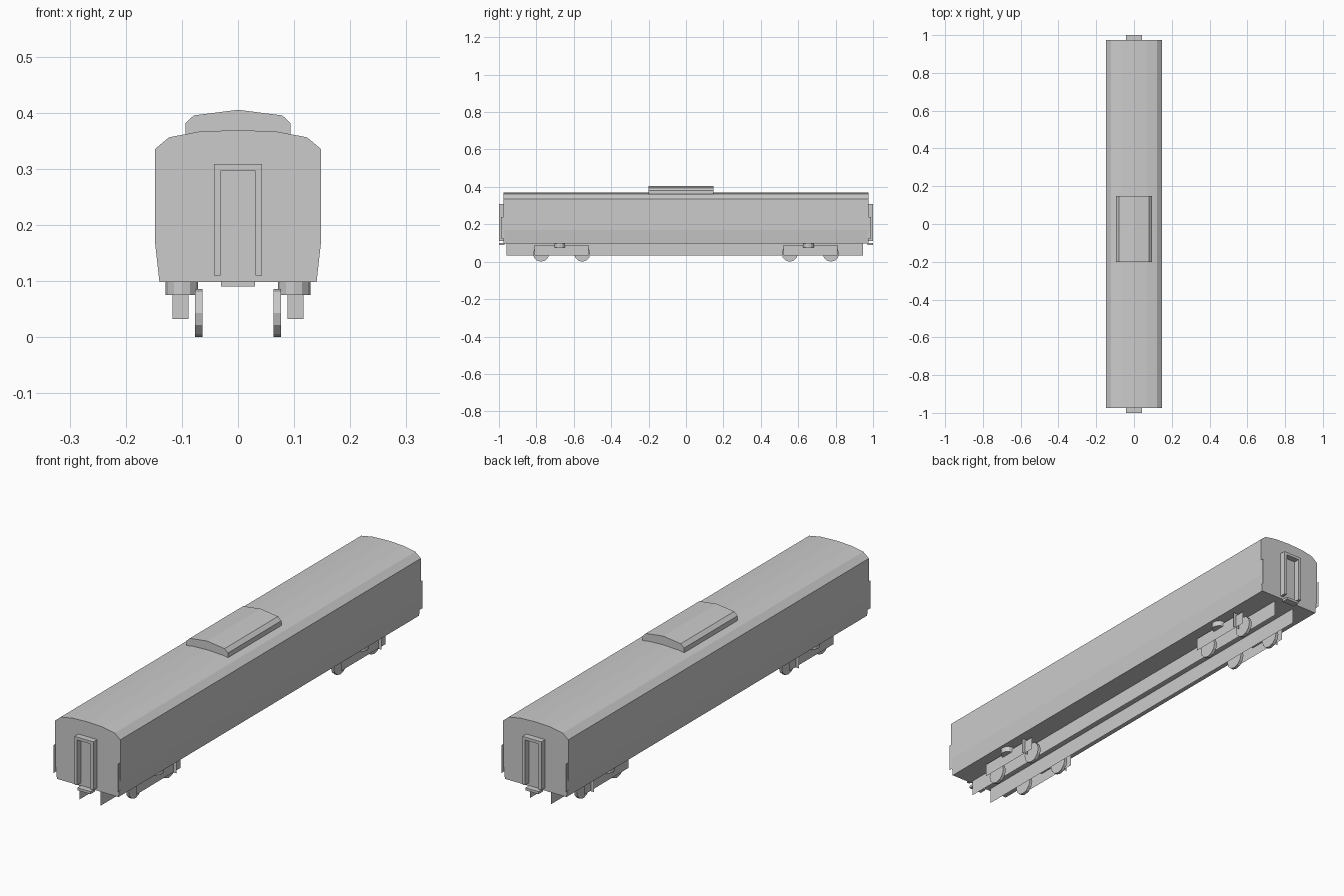
import bpy, bmesh
from math import pi
from mathutils import Matrix

if "Cube" in bpy.data.objects:
    bpy.data.objects.remove(bpy.data.objects["Cube"])


def mesh_object(name, verts, faces):
    me = bpy.data.meshes.new(name)
    me.from_pydata(verts, [], faces)
    ob = bpy.data.objects.new(name, me)
    bpy.context.collection.objects.link(ob)
    return ob


def extrude_profile(name, half, y0, y1):
    # half: right-hand outline from bottom to roof centre, mirrored in x
    pts = half + [(-x, z) for x, z in reversed(half) if x > 0]
    n = len(pts)
    verts = [(x, y, z) for y in (y0, y1) for x, z in pts]
    faces = [tuple(range(n)), tuple(reversed(range(n, 2 * n)))]
    faces += [(i, i + n, (i + 1) % n + n, (i + 1) % n) for i in range(n)]
    ob = mesh_object(name, verts, faces)
    bm = bmesh.new()
    bm.from_mesh(ob.data)
    bmesh.ops.recalc_face_normals(bm, faces=bm.faces)
    bm.to_mesh(ob.data)
    bm.free()
    return ob


def box(name, x0, x1, y0, y1, z0, z1):
    bpy.ops.mesh.primitive_cube_add(size=1)
    ob = bpy.context.object
    ob.name = name
    ob.data.transform(Matrix.Translation(((x0 + x1) / 2, (y0 + y1) / 2, (z0 + z1) / 2))
                      @ Matrix.Diagonal((x1 - x0, y1 - y0, z1 - z0, 1)))
    return ob


def side_sheet(name, x, y0, y1, z0, z1):
    return mesh_object(name, [(x, y0, z0), (x, y1, z0), (x, y1, z1), (x, y0, z1)], [(0, 1, 2, 3)])


def cross_sheet(name, x0, x1, y, z0, z1):
    return mesh_object(name, [(x0, y, z0), (x1, y, z0), (x1, y, z1), (x0, y, z1)], [(0, 1, 2, 3)])


def cylinder(name, r, depth, loc, rot=(0, 0, 0)):
    bpy.ops.mesh.primitive_cylinder_add(vertices=12, radius=r, depth=depth, location=loc, rotation=rot)
    bpy.context.object.name = name


# Carriage body and rooftop unit
extrude_profile("carriage_body", [(0.14, 0.098), (0.148, 0.17), (0.148, 0.335), (0.123, 0.356),
                                  (0.07, 0.366), (0, 0.369)], -0.975, 0.975)
extrude_profile("roof_unit", [(0.094, 0.355), (0.094, 0.381), (0.079, 0.395), (0, 0.405)], -0.2, 0.147)

# Carriage ends: gangway frame, coupler plate, corner plates
for end, s in (("front", -1), ("back", 1)):
    y0, y1 = sorted((s * 0.97, s * 1.0))
    box(end + "_gangway_top", -0.043, 0.043, y0, y1, 0.296, 0.308)
    box(end + "_coupler", -0.03, 0.03, y0, y1, 0.09, 0.1)
    yc = sorted((s * 0.97, s * 0.988))
    for side in (-1, 1):
        x0, x1 = sorted((side * 0.031, side * 0.043))
        box(end + "_gangway_post", x0, x1, y0, y1, 0.11, 0.296)
        side_sheet(end + "_corner_plate", side * 0.146, *yc, 0.125, 0.24)

for side in (-1, 1):
    # Full-length underfloor equipment sheet
    side_sheet("underfloor_sheet", side * 0.048, -0.96, 0.945, 0.032, 0.099)
    for c in (-0.665, 0.665):
        # Bogie: side frame, cross bracket, air spring, wheels
        side_sheet("bogie_frame", side * 0.103, c - 0.145, c + 0.145, 0.034, 0.088)
        x0, x1 = sorted((side * 0.088, side * 0.117))
        cross_sheet("bogie_bracket", x0, x1, c + 0.1, 0.032, 0.098)
        cylinder("air_spring", 0.029, 0.026, (side * 0.1, c - 0.01, 0.088))
        for d in (-0.11, 0.11):
            cylinder("wheel", 0.043, 0.013, (side * 0.07, c + d, 0.043), (0, pi / 2, 0))
